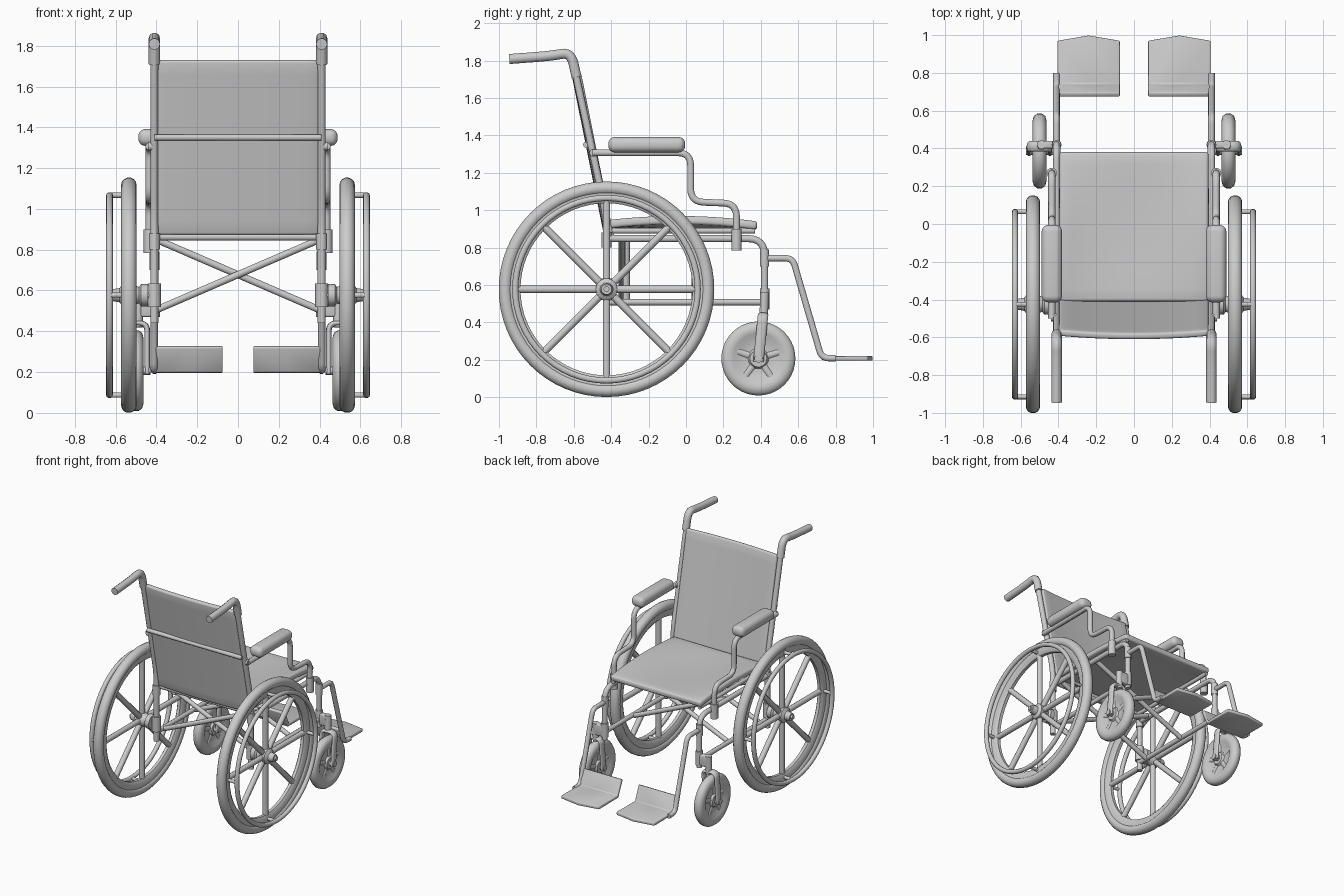
import bpy, bmesh
from math import sin, cos, pi
from mathutils import Vector, Matrix

if "Cube" in bpy.data.objects:
    bpy.data.objects.remove(bpy.data.objects["Cube"])


def finish(obj, mirror=True, angle=0.7):
    bpy.ops.object.select_all(action='DESELECT')
    obj.select_set(True)
    bpy.context.view_layer.objects.active = obj
    if obj.type == 'CURVE':
        bpy.ops.object.convert(target='MESH')
        obj = bpy.context.object
    bpy.ops.object.shade_smooth_by_angle(angle=angle)
    if mirror:
        obj.modifiers.new("mirror", 'MIRROR').use_mirror_merge = False
    return obj


def from_bmesh(name, bm, mirror=True, angle=0.7):
    bmesh.ops.recalc_face_normals(bm, faces=bm.faces[:])
    me = bpy.data.meshes.new(name)
    bm.to_mesh(me)
    bm.free()
    obj = bpy.data.objects.new(name, me)
    bpy.context.collection.objects.link(obj)
    return finish(obj, mirror, angle)


def tube(name, pts, r, bend=0.0, mirror=True):
    """Round tube along a polyline whose corners are rounded by bend."""
    pts = [Vector(p) for p in pts]
    path = [pts[0]]
    for a, b, c in zip(pts, pts[1:], pts[2:]):
        p = b + (a - b).normalized() * min(bend, (a - b).length * 0.48)
        q = b + (c - b).normalized() * min(bend, (c - b).length * 0.48)
        for i in range(7):
            t = i / 6
            path.append(p * (1 - t) ** 2 + b * 2 * t * (1 - t) + q * t * t)
    path.append(pts[-1])
    cu = bpy.data.curves.new(name, 'CURVE')
    cu.dimensions = '3D'
    cu.bevel_depth = r
    cu.bevel_resolution = 3
    cu.use_fill_caps = True
    sp = cu.splines.new('POLY')
    sp.points.add(len(path) - 1)
    for sp_pt, p in zip(sp.points, path):
        sp_pt.co = (*p, 1)
    obj = bpy.data.objects.new(name, cu)
    bpy.context.collection.objects.link(obj)
    return finish(obj, mirror)


def side_tube(name, x, yz, r, bend=0.0):
    return tube(name, [(x, y, z) for y, z in yz], r, bend)


def lathe(name, centre, profile, steps=48, closed=True):
    """Spin an (x offset, radius) profile about the x axis through centre."""
    bm = bmesh.new()
    c = Vector(centre)
    vs = [bm.verts.new(c + Vector((dx, 0, rad))) for dx, rad in profile]
    es = [bm.edges.new(e) for e in zip(vs, vs[1:])]
    if closed:
        es.append(bm.edges.new((vs[-1], vs[0])))
    bmesh.ops.spin(bm, geom=vs + es, cent=c, axis=(1, 0, 0), angle=2 * pi,
                   steps=steps, use_duplicate=False)
    bmesh.ops.remove_doubles(bm, verts=bm.verts[:], dist=1e-4)
    return from_bmesh(name, bm)


def ellipse(rx, rr, rad, n=14):
    return [(rx * cos(2 * pi * i / n), rad + rr * sin(2 * pi * i / n)) for i in range(n)]


def box(name, centre, size, bevel=0.01, segs=3, mirror=True):
    bm = bmesh.new()
    bmesh.ops.create_cube(bm, size=1, matrix=Matrix.Translation(centre) @ Matrix.Diagonal((*size, 1)))
    bmesh.ops.bevel(bm, geom=bm.edges[:], offset=bevel, segments=segs, profile=0.5, affect='EDGES')
    return from_bmesh(name, bm, mirror)


def sheet(name, fn, thickness):
    """Upholstery slab: fn(u, v) gives a point for u in -1..1 and v in 0..1."""
    n = 12
    bm = bmesh.new()
    g = [[bm.verts.new(fn(2 * i / n - 1, j / n)) for j in range(n + 1)] for i in range(n + 1)]
    for i in range(n):
        for j in range(n):
            bm.faces.new((g[i][j], g[i + 1][j], g[i + 1][j + 1], g[i][j + 1]))
    obj = from_bmesh(name, bm, mirror=False)
    m = obj.modifiers.new("thickness", 'SOLIDIFY')
    m.thickness, m.offset = thickness, 0
    b = obj.modifiers.new("soft_edge", 'BEVEL')
    b.width, b.segments = thickness * 0.35, 3


# Large rear wheels
WX, WY, WZ = 0.535, -0.425, 0.577
W = (WX, WY, WZ)
lathe("rear_tyre", W, ellipse(0.038, 0.036, 0.541), 64)
lathe("rear_rim", W, [(-0.026, 0.525), (-0.026, 0.48), (-0.012, 0.46), (0.012, 0.46),
                      (0.026, 0.48), (0.026, 0.525)], 64)
lathe("push_rim", (0.63, WY, WZ), ellipse(0.017, 0.017, 0.488, 10), 64)
lathe("rear_hub", W, [(-0.095, 0), (-0.095, 0.055), (-0.06, 0.055), (-0.05, 0.04), (0, 0.058),
                      (0.03, 0.058), (0.045, 0.035), (0.085, 0.028), (0.085, 0)], 24, False)
tube("rear_axle", [(0.40, WY, WZ), (0.635, WY, WZ)], 0.016)
for i in range(8):
    a = i * pi / 4
    d = Vector((0, cos(a), sin(a)))
    tube("wheel_spoke", [Vector(W) + d * 0.03, Vector(W) + d * 0.47], 0.021)
    if i % 2 == 0:
        tube("push_rim_post", [Vector(W) + d * 0.49, Vector((0.63, WY, WZ)) + d * 0.49], 0.013)

# Front castors
C = (0.50, 0.387, 0.207)
lathe("castor_wheel", C, [(-0.032, 0), (-0.032, 0.045), (-0.016, 0.055), (-0.018, 0.11),
                          (-0.033, 0.135), (-0.037, 0.16), (-0.030, 0.185), (-0.012, 0.198),
                          (0.012, 0.198), (0.030, 0.185), (0.037, 0.16), (0.033, 0.135),
                          (0.018, 0.11), (0.016, 0.055), (0.032, 0.045), (0.032, 0)], 40, False)
for i in range(5):
    a = i * 2 * pi / 5 + 0.3
    d = Vector((0, cos(a), sin(a)))
    tube("castor_rib", [Vector(C) + d * 0.03, Vector(C) + d * 0.14], 0.024)
tube("castor_axle", [(0.428, 0.387, 0.207), (0.572, 0.387, 0.207)], 0.022)
fork = tube("castor_fork", [(0.445, 0.387, 0.19), (0.445, 0.412, 0.44),
                            (0.555, 0.412, 0.44), (0.555, 0.387, 0.19)], 0.014, 0.04)
for v in fork.data.vertices:
    mid = 0.387 + (v.co.z - 0.19) * 0.1
    v.co.y = mid + (v.co.y - mid) * 2.1
tube("castor_stem", [(0.49, 0.415, 0.42), (0.49, 0.42, 0.56)], 0.024)
box("castor_bracket", (0.45, 0.42, 0.515), (0.11, 0.04, 0.09))

# Side frames
FX = 0.41
side_tube("back_post", FX, [(-0.425, 0.44), (-0.425, 0.97), (-0.597, 1.76)], 0.02, 0.1)
side_tube("push_handle", FX, [(-0.585, 1.71), (-0.615, 1.845), (-0.72, 1.825), (-0.945, 1.808)], 0.028, 0.09)
side_tube("upper_frame_rail", FX, [(-0.42, 0.848), (0.42, 0.848), (0.42, 0.45)], 0.02, 0.09)
side_tube("lower_frame_rail", FX, [(-0.42, 0.508), (0.42, 0.508)], 0.018)
side_tube("frame_socket", FX, [(0.42, 0.47), (0.42, 0.58)], 0.027)
side_tube("axle_clamp", FX, [(-0.425, 0.52), (-0.425, 0.635)], 0.032)
side_tube("post_clamp", FX, [(-0.425, 0.80), (-0.425, 0.88)], 0.027)

# Cross members and folding braces
tube("back_cross_bar", [(-FX, -0.535, 1.35), (FX, -0.535, 1.35)], 0.016, mirror=False)
tube("seat_cross_bar", [(-FX, -0.40, 0.862), (FX, -0.40, 0.862)], 0.018, mirror=False)
for y in (-0.33, 0.06):
    for s in (-1, 1):
        tube("folding_brace", [(-0.40 * s, y + 0.012 * s, 0.85), (0.40 * s, y + 0.012 * s, 0.505)],
             0.018, mirror=False)
side_tube("seat_rail", 0.375, [(-0.40, 0.89), (0.37, 0.89)], 0.016)

# Upholstery
def seat_point(u, v):
    y = -0.41 + 0.79 * v
    z = 0.925 + 0.03 * (1 - (y / 0.41) ** 2) - 0.035 * (1 - u * u) * sin(pi * v)
    return (0.395 * u, y, z - 0.012 * v)


def back_point(u, v):
    z = 0.875 + 0.855 * v
    y = -0.405 - 0.172 * v - 0.018 * (1 - u * u)
    return (0.395 * u, y, z)


sheet("seat", seat_point, 0.045)
sheet("backrest", back_point, 0.035)

# Armrests
AX = 0.435
side_tube("armrest_tube", AX, [(-0.50, 1.307), (0.025, 1.307), (0.025, 1.045), (0.27, 1.035), (0.27, 0.80)],
          0.019, 0.07)
side_tube("armrest_socket", AX, [(0.27, 0.785), (0.27, 0.90)], 0.028)
tube("armrest_rear_joint", [(0.41, -0.495, 1.307), (0.44, -0.495, 1.307)], 0.022)
box("armrest_pad", (0.435, -0.21, 1.35), (0.108, 0.41, 0.082), 0.035, 5)

# Footrests
side_tube("footrest_hanger", FX, [(0.42, 0.743), (0.57, 0.743), (0.725, 0.21), (0.80, 0.208)], 0.018, 0.04)
side_tube("hanger_clamp", FX, [(0.42, 0.70), (0.42, 0.79)], 0.025)
bm = bmesh.new()
x0, xm, x1 = 0.075, 0.24, 0.405
rows = [[(x, 0.685, 0.325) for x in (x0, xm, x1)],
        [(x, 0.735, 0.208) for x in (x0, xm, x1)],
        [(x0, 0.97, 0.208), (xm, 0.998, 0.208), (x1, 0.97, 0.208)]]
g = [[bm.verts.new(p) for p in row] for row in rows]
for j in range(2):
    for i in range(2):
        bm.faces.new((g[j][i], g[j][i + 1], g[j + 1][i + 1], g[j + 1][i]))
plate = from_bmesh("footplate", bm)
m = plate.modifiers.new("thickness", 'SOLIDIFY')
m.thickness, m.offset = 0.025, 0
b = plate.modifiers.new("soft_edge", 'BEVEL')
b.width, b.segments = 0.006, 2
